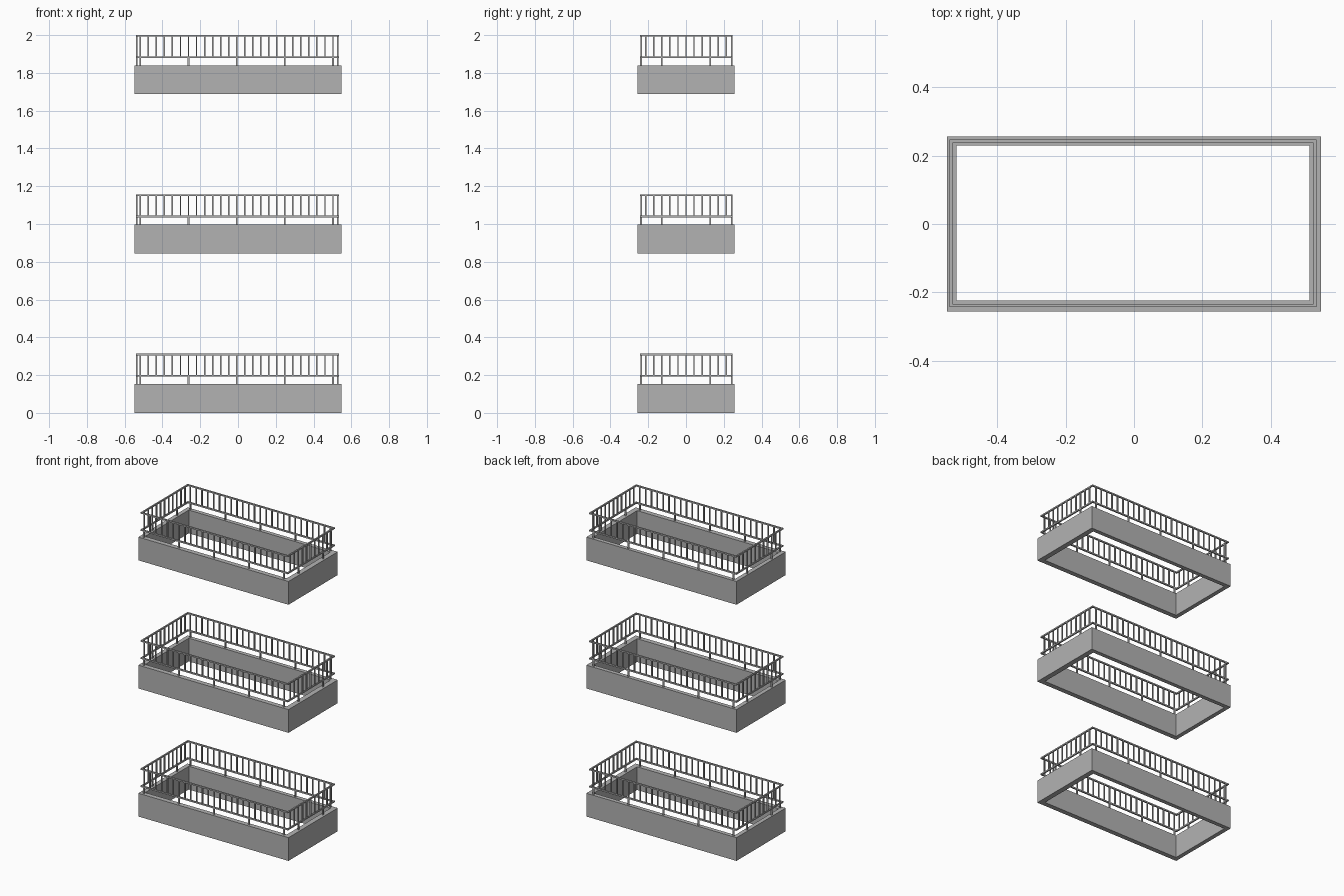
import bpy
import bmesh
from mathutils import Matrix, Vector

cube = bpy.data.objects.get("Cube")
if cube:
    bpy.data.objects.remove(cube)

concrete = bpy.data.materials.new("concrete grey")
concrete.use_nodes = True
grey = (0.45, 0.45, 0.45, 1)
concrete.diffuse_color = grey
concrete.node_tree.nodes["Principled BSDF"].inputs["Base Color"].default_value = grey


def add_box(bm, x0, x1, y0, y1, z0, z1):
    size = Vector((x1 - x0, y1 - y0, z1 - z0))
    mid = Vector((x0 + x1, y0 + y1, z0 + z1)) / 2
    bmesh.ops.create_cube(bm, size=1, matrix=Matrix.Translation(mid) @ Matrix.Diagonal(size).to_4x4())


def add_bar(bm, x, y, z0, z1, w):
    add_box(bm, x - w / 2, x + w / 2, y - w / 2, y + w / 2, z0, z1)


def add_ring(bm, outer, inner, z0, z1):
    """Rectangular frame with mitred corners, open in the middle."""
    loops = []
    for (x0, x1, y0, y1), z in ((outer, z0), (outer, z1), (inner, z1), (inner, z0)):
        loops.append([bm.verts.new((x, y, z)) for x, y in ((x0, y0), (x1, y0), (x1, y1), (x0, y1))])
    for a, b in zip(loops, loops[1:] + loops[:1]):
        for i in range(4):
            j = (i + 1) % 4
            bm.faces.new((a[i], a[j], b[j], b[i]))


def finish(bm, name):
    bmesh.ops.recalc_face_normals(bm, faces=bm.faces)
    mesh = bpy.data.meshes.new(name)
    bm.to_mesh(mesh)
    bm.free()
    mesh.materials.append(concrete)
    obj = bpy.data.objects.new(name, mesh)
    bpy.context.collection.objects.link(obj)


LEVEL_STEP = 0.8435
WALL_TOP = 0.153
LOW_RAIL, TOP_RAIL = 0.196, 0.309
LEFT, RIGHT, FRONT, BACK = -0.535, 0.529, -0.238, 0.242
HALF = 0.0045
PITCH = 0.0425
long_row = [-0.517 + PITCH * i for i in range(25)]
short_row = [PITCH * i for i in range(-5, 6)]

for level, label in enumerate(("lower", "middle", "upper")):
    base = level * LEVEL_STEP

    # Parapet wall
    bm = bmesh.new()
    add_ring(bm, (-0.547, 0.547, -0.256, 0.256), (-0.519, 0.513, -0.224, 0.229), base, base + WALL_TOP)
    finish(bm, label + "_parapet")

    # Horizontal rails
    for name, z in (("low_rail", LOW_RAIL), ("top_rail", TOP_RAIL)):
        bm = bmesh.new()
        add_ring(bm, (LEFT - HALF, RIGHT + HALF, FRONT - HALF, BACK + HALF),
                 (LEFT + HALF, RIGHT - HALF, FRONT + HALF, BACK - HALF),
                 base + z - HALF, base + z + HALF)
        finish(bm, label + "_" + name)

    # Balusters between the rails, and every few a post down to the wall
    balusters, posts = bmesh.new(), bmesh.new()
    spots = [(x, y, i % 6 == 0) for y in (FRONT, BACK) for i, x in enumerate(long_row)]
    spots += [(x, y, i in (2, 8)) for x in (LEFT, RIGHT) for i, y in enumerate(short_row)]
    for x, y, is_post in spots:
        add_bar(balusters, x, y, base + LOW_RAIL, base + TOP_RAIL, 0.0075)
        if is_post:
            add_bar(posts, x, y, base + WALL_TOP, base + LOW_RAIL, 0.0085)
    finish(balusters, label + "_balusters")
    finish(posts, label + "_posts")
